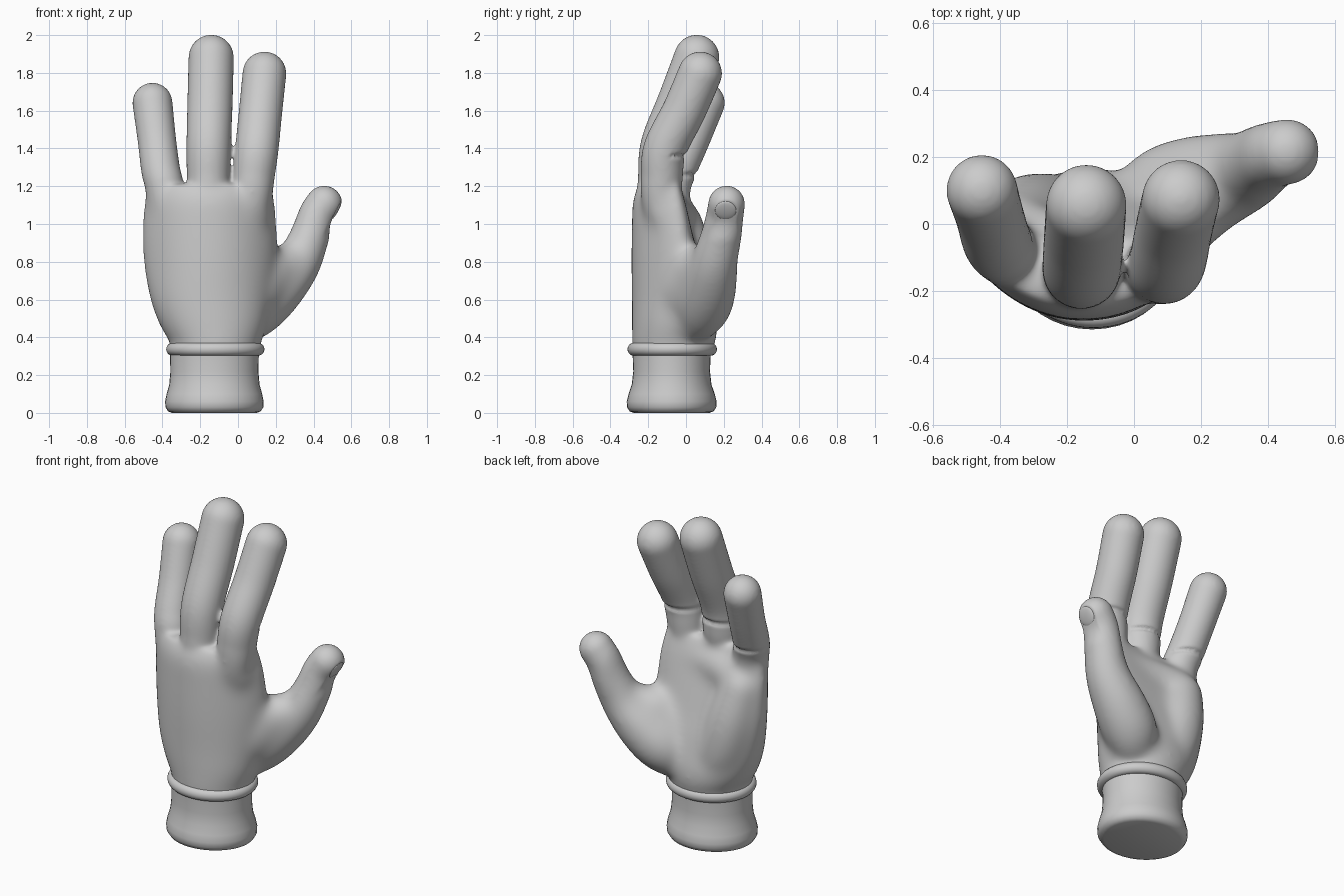
import bpy, bmesh, math
from mathutils import Vector

if "Cube" in bpy.data.objects:
    bpy.data.objects.remove(bpy.data.objects["Cube"])

SEG = 40


def loft(bm, rings):
    """Skin a list of point rings and close both ends."""
    loops = [[bm.verts.new(p) for p in r] for r in rings]
    for a, b in zip(loops, loops[1:]):
        for i in range(len(a)):
            j = (i + 1) % len(a)
            bm.faces.new((a[i], a[j], b[j], b[i]))
    bm.faces.new(loops[0][::-1])
    bm.faces.new(loops[-1])


def spline(keys, steps=8):
    """Catmull-Rom interpolation of equal-length tuples."""
    out = []
    n = len(keys)
    for i in range(n - 1):
        p = [keys[max(0, min(n - 1, i + k))] for k in (-1, 0, 1, 2)]
        for s in range(steps):
            t = s / steps
            out.append([0.5 * (2 * b + (c - a) * t + (2 * a - 5 * b + 4 * c - d) * t * t
                               + (3 * b - a - 3 * c + d) * t ** 3) for a, b, c, d in zip(*p)])
    return out + [list(keys[-1])]


def digit(bm, keys):
    """Round tube through (x, y, z, radius) keys with a domed tip."""
    pts = spline(keys)
    cs = [Vector(p[:3]) for p in pts]
    rings = []

    def ring(c, t, r):
        u = Vector((0, 1, 0)).cross(t).normalized()
        v = t.cross(u)
        return [c + r * (u * math.cos(a) + v * math.sin(a))
                for a in (2 * math.pi * i / SEG for i in range(SEG))]

    for i, p in enumerate(pts):
        t = (cs[min(i + 1, len(cs) - 1)] - cs[max(i - 1, 0)]).normalized()
        rings.append(ring(cs[i], t, p[3]))
    r = pts[-1][3]
    for k in range(1, 10):
        a = math.pi / 2 * k / 9.3
        rings.append(ring(cs[-1] + t * r * math.sin(a), t, r * math.cos(a)))
    loft(bm, rings)


def palm_ring(z, cx, rx, cy, ry, bend):
    """Oval whose sides curl forward by bend."""
    out = []
    for i in range(SEG):
        a = 2 * math.pi * i / SEG
        c, s = math.cos(a), math.sin(a)
        out.append((cx + rx * c, cy + ry * s + bend * c * c, z))
    return out


def step(a, b, v):
    t = max(0, min(1, (v - a) / (b - a)))
    return t * t * (3 - 2 * t)


def make(name, bm):
    bmesh.ops.recalc_face_normals(bm, faces=bm.faces)
    me = bpy.data.meshes.new(name)
    bm.to_mesh(me)
    bm.free()
    ob = bpy.data.objects.new(name, me)
    bpy.context.collection.objects.link(ob)
    bpy.context.view_layer.objects.active = ob
    for o in bpy.context.selected_objects:
        o.select_set(False)
    ob.select_set(True)
    return ob


# Hand: palm, fingers, thumb and pads fused by remeshing
bm = bmesh.new()
palm = [(.30, -.122, .232, -.075, .205, 0), (.38, -.12, .245, -.065, .22, 0),
        (.46, -.13, .285, -.06, .228, .005), (.6, -.145, .322, -.075, .213, .03),
        (.8, -.148, .355, -.107, .184, .08), (1.0, -.15, .36, -.135, .153, .10),
        (1.13, -.15, .347, -.15, .132, .10), (1.21, -.15, .32, -.15, .095, .09)]
loft(bm, [palm_ring(*p) for p in spline(palm, 6)])
digit(bm, [(.045, -.11, .93, .06), (.07, -.13, 1.1, .105), (.083, -.128, 1.25, .111),
           (.10, -.11, 1.4, .115), (.12, -.01, 1.6, .115), (.14, .075, 1.797, .116)])
digit(bm, [(-.155, -.13, .95, .06), (-.157, -.15, 1.12, .105), (-.157, -.14, 1.25, .114),
           (-.155, -.122, 1.42, .118), (-.148, -.03, 1.65, .12), (-.142, .057, 1.882, .12)])
digit(bm, [(-.33, -.09, .88, .06), (-.375, -.085, 1.08, .1), (-.39, -.075, 1.2, .103),
           (-.41, -.045, 1.29, .103), (-.43, .025, 1.45, .102), (-.453, .10, 1.642, .106)])
# Thumb, with its web
digit(bm, [(-.01, -.01, .45, .11), (.09, .075, .55, .155), (.205, .12, .66, .15),
           (.315, .15, .79, .127), (.375, .185, .93, .108), (.413, .205, 1.04, .099),
           (.456, .215, 1.106, .097)])
digit(bm, [(-.03, -.03, .5, .14), (.07, -.0, .64, .155), (.17, .05, .76, .125)])
digit(bm, [(.1, .0, .6, .12), (.25, .1, .78, .115)])
# Heel pad, centre fill and pad below the fingers
digit(bm, [(-.18, -.01, .46, .135), (-.26, .005, .6, .15), (-.32, .0, .8, .145),
           (-.365, -.025, 1.0, .12)])
digit(bm, [(-.11, .0, .44, .135), (-.11, -.005, .6, .14), (-.14, -.06, .8, .13)])
digit(bm, [(-.36, -.04, 1.03, .115), (-.15, -.095, 1.06, .115), (.08, -.11, 1.06, .105)])
hand = make("hand", bm)
rm = hand.modifiers.new("fuse", 'REMESH')
rm.mode = 'VOXEL'
rm.voxel_size = .0105
bpy.ops.object.modifier_apply(modifier="fuse")

# Blend the palm strongly, the digits lightly
group = hand.vertex_groups.new(name="palm")
for v in hand.data.vertices:
    x, y, z = v.co
    w = step(.36, .46, z) * (1 - step(1.1, 1.25, z)) * (1 - step(.28, .36, x) * step(.75, .95, z))
    group.add([v.index], w, 'REPLACE')
for name, count, grp in (("blend", 130, "palm"), ("soften", 10, "")):
    sm = hand.modifiers.new(name, 'SMOOTH')
    sm.factor = .5
    sm.iterations = count
    sm.vertex_group = grp
    bpy.ops.object.modifier_apply(modifier=name)

# Finger creases on the palm side, flat seat for the thumb nail
seat, out = Vector((.519, .21, 1.072)), Vector((.87, 0, -.49)).normalized()
for v in hand.data.vertices:
    x, y, z = v.co
    if x > .4 and .9 < z < 1.2:
        d = (v.co - seat).dot(out)
        if d > 0:
            v.co -= out * d * .9 * step(.9, 1.06, z)
    if v.normal.y < .1:
        continue
    for x0, zc in ((.09, 1.36), (-.155, 1.335), (-.405, 1.26)):
        if abs(x - x0) < .115 and abs(z - zc) < .05:
            v.co -= v.normal * .018 * v.normal.y * math.exp(-((z - zc) / .012) ** 2)
bpy.ops.object.shade_smooth()

# Thumb nail
bm = bmesh.new()
bmesh.ops.create_uvsphere(bm, u_segments=32, v_segments=16, radius=1)
nail = make("thumb_nail", bm)
nail.scale = (.012, .056, .055)
nail.location = seat
nail.rotation_euler = (0, math.radians(29), 0)
bpy.ops.object.shade_smooth()

# Flared cuff
bm = bmesh.new()
cuff = [(0, .225, .2), (.008, .245, .222), (.03, .259, .236), (.06, .261, .238),
        (.10, .253, .228), (.15, .239, .211), (.22, .233, .203), (.34, .236, .208)]
loft(bm, [palm_ring(z, -.125, rx, -.076, ry, 0) for z, rx, ry in cuff])
make("cuff", bm)
bpy.ops.object.shade_smooth_by_angle(angle=math.radians(50))

# Wrist ring
bpy.ops.mesh.primitive_torus_add(major_segments=64, minor_segments=20, major_radius=.226,
                                 minor_radius=.034, location=(-.12, -.073, .337))
ring = bpy.context.object
ring.name = "wrist_ring"
ring.scale = (1, .91, 1)
bpy.ops.object.shade_smooth()
